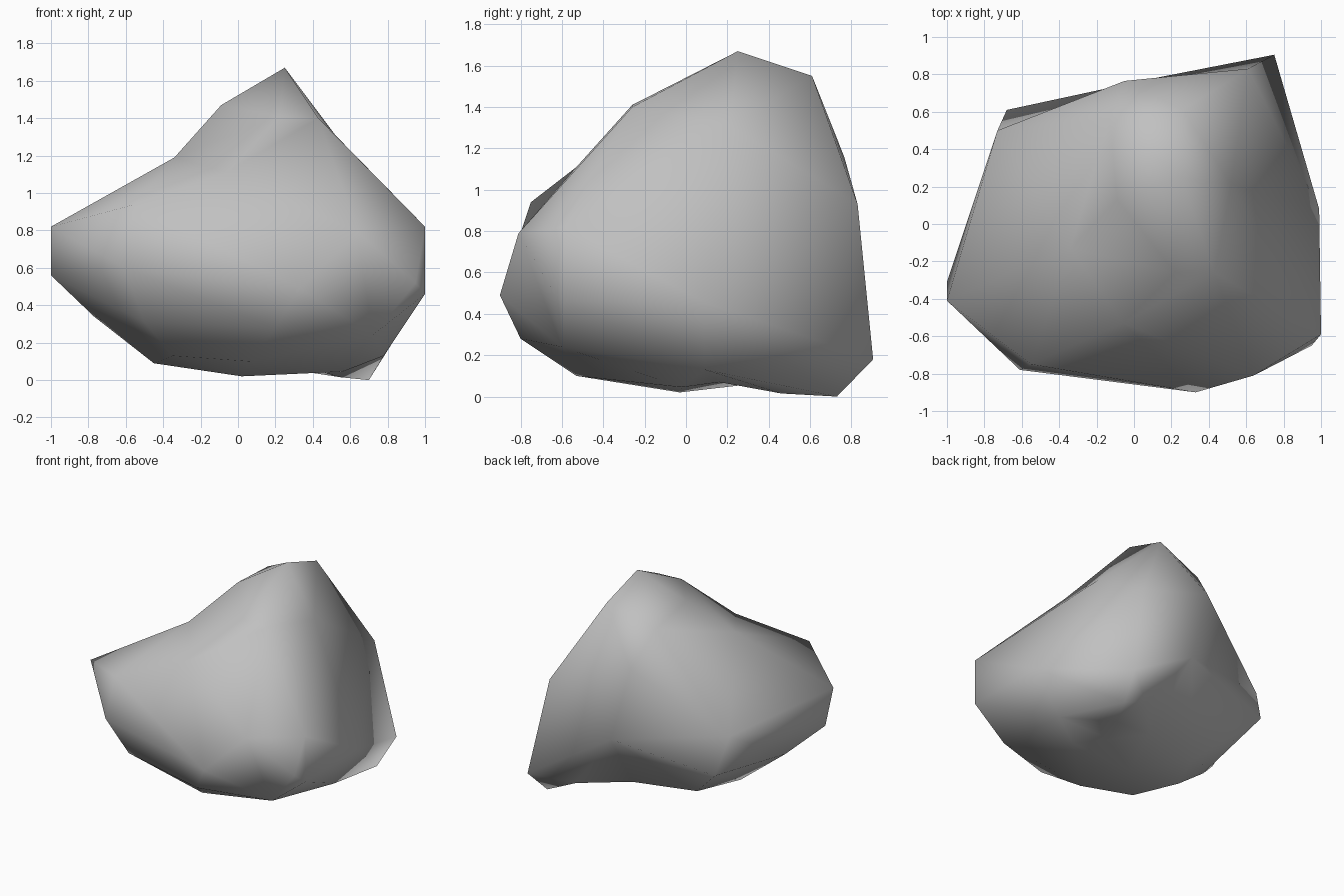
import bpy, bmesh
from mathutils import Vector

if "Cube" in bpy.data.objects:
    bpy.data.objects.remove(bpy.data.objects["Cube"])

# Corner points of the boulder, grouped by region
CORNERS = [
    # crest 0-8
    (.25, .25, 1.67), (.26, .61, 1.55), (-.09, .13, 1.47), (-.13, .56, 1.42),
    (.22, -.26, 1.41), (.52, .21, 1.31), (-.34, -.13, 1.19), (-.06, -.53, 1.11),
    (.43, -.26, 1.4),
    # left end 9-14
    (-1, -.41, .82), (-1, -.31, .56), (-.77, -.14, .34), (-.55, -.75, .94),
    (-.61, -.78, .6), (-.5, -.65, .31),
    # front 15-19
    (.33, -.9, .49), (.64, -.81, .79), (.2, -.8, .28), (.95, -.65, .52),
    (.72, -.6, .24),
    # right end 20-23
    (1, -.59, .82), (1, -.59, .46), (.99, .08, .46), (.78, .09, .13),
    # back 24-29
    (.61, .83, .93), (-.05, .765, 1.16), (.11, .78, .57), (.75, .905, .18),
    (-.68, .61, .43), (-.73, .5, .71),
    # underside and foot 30-39
    (.7, .73, 0), (.55, .46, .015), (.47, .7, .1), (.36, .16, .07),
    (-.3, .29, .085), (-.45, -.04, .09), (.02, -.03, .02), (-.35, -.43, .13),
    (.06, -.53, .1), (.56, -.02, .045), (.19, .4, .07),
]
# Ridges that must run between two given corners
RIDGES = [(6, 12), (29, 3), (29, 25), (29, 26), (8, 20), (0, 8), (17, 19), (38, 19)]
CENTRE = Vector((.05, 0, .7))

# Wrap the corners on a sphere to find the facets, then move them to their places
bm = bmesh.new()
for c in CORNERS:
    bm.verts.new(CENTRE + (Vector(c) - CENTRE).normalized())
verts = list(bm.verts)
bmesh.ops.convex_hull(bm, input=verts, use_existing_faces=False)


def run_ridge(a, b):
    """Turn the edge that crosses the wanted ridge."""
    for e in list(bm.edges):
        if len(e.link_faces) == 2:
            far = {v for f in e.link_faces for v in f.verts} - set(e.verts)
            if far == {a, b}:
                bmesh.utils.edge_rotate(e, True)
                return


for i, j in RIDGES:
    if not bm.edges.get((verts[i], verts[j])):
        run_ridge(verts[i], verts[j])
for v, c in zip(verts, CORNERS):
    v.co = c

bmesh.ops.recalc_face_normals(bm, faces=bm.faces)
for f in bm.faces:
    f.smooth = True

# Boulder object
mesh = bpy.data.meshes.new("boulder")
bm.to_mesh(mesh)
bm.free()
boulder = bpy.data.objects.new("boulder", mesh)
bpy.context.collection.objects.link(boulder)

# Stone colour
stone = bpy.data.materials.new("stone grey")
stone.diffuse_color = (.53, .53, .53, 1)
stone.use_nodes = True
stone.node_tree.nodes["Principled BSDF"].inputs["Base Color"].default_value = stone.diffuse_color
mesh.materials.append(stone)
